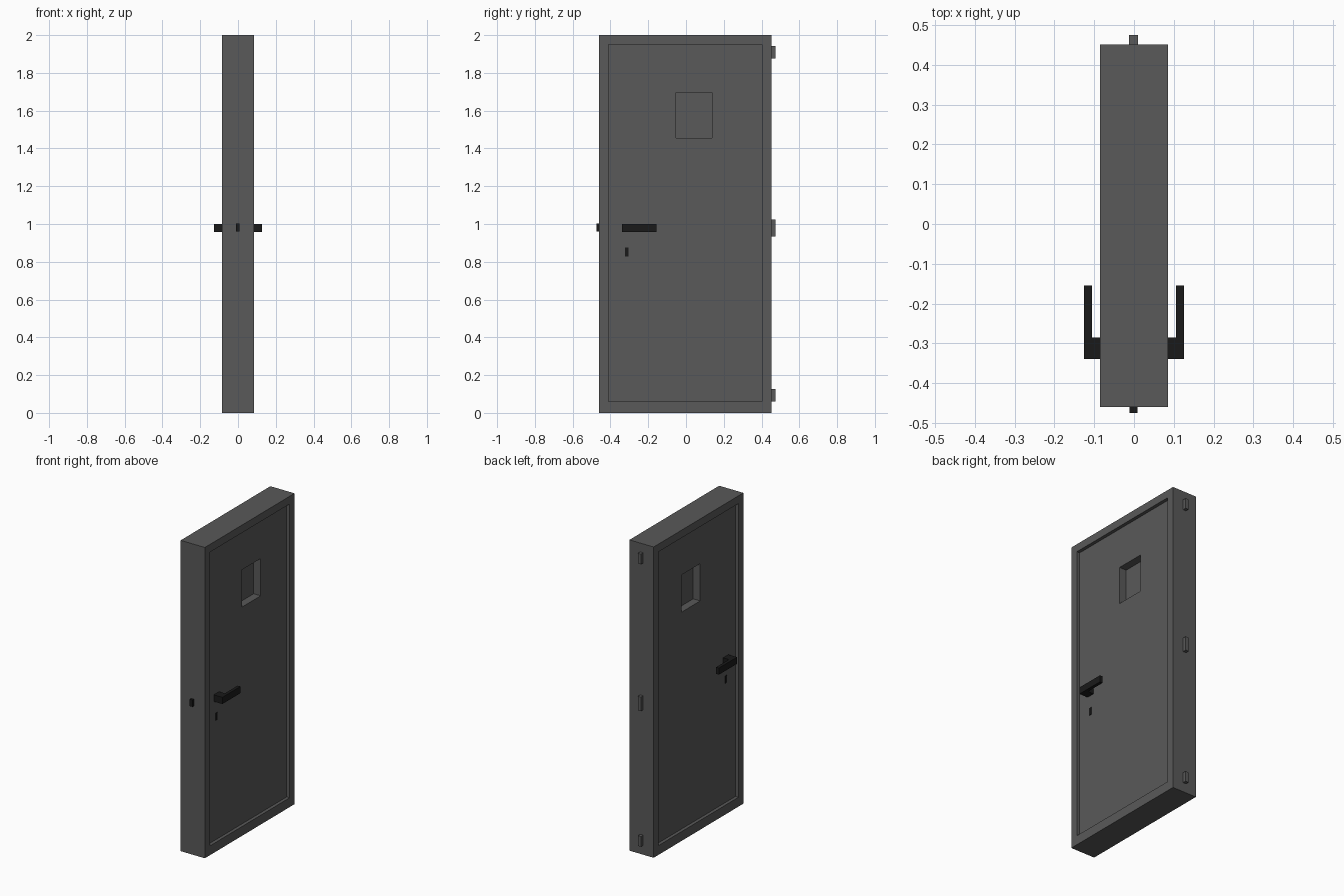
import bpy, bmesh

if "Cube" in bpy.data.objects:
    bpy.data.objects.remove(bpy.data.objects["Cube"])


def material(name, v):
    m = bpy.data.materials.new(name)
    m.diffuse_color = (v, v, v, 1)
    m.use_nodes = True
    m.node_tree.nodes["Principled BSDF"].inputs["Base Color"].default_value = m.diffuse_color
    return m


STEEL = material("dark_steel", 0.1)
BLACK = material("black_metal", 0.01)


def finish(name, bm, mat):
    bmesh.ops.recalc_face_normals(bm, faces=bm.faces[:])
    me = bpy.data.meshes.new(name)
    bm.to_mesh(me)
    bm.free()
    me.materials.append(mat)
    ob = bpy.data.objects.new(name, me)
    bpy.context.collection.objects.link(ob)
    return ob


def box(name, x, y, z, mat):
    bm = bmesh.new()
    bmesh.ops.create_cube(bm, size=1)
    for v in bm.verts:
        for i, (a, b) in enumerate((x, y, z)):
            v.co[i] = (a + b) / 2 + v.co[i] * (b - a)
    return finish(name, bm, mat)


def prism(name, outline, z, mat):
    bm = bmesh.new()
    face = bm.faces.new([bm.verts.new((x, y, z[0])) for x, y in outline])
    ext = bmesh.ops.extrude_face_region(bm, geom=[face], use_keep_orig=True)
    for g in ext["geom"]:
        if isinstance(g, bmesh.types.BMVert):
            g.co.z = z[1]
    return finish(name, bm, mat)


# Door leaf: nested rectangles step from the window pane out to the rim, then to the other side
OUTER = (-0.46, 0.452, 0.0, 2.0)
PANEL = (-0.41, 0.402, 0.06, 1.95)
WINDOW = (-0.052, 0.138, 1.455, 1.695)
side = [(0.015, WINDOW), (0.065, WINDOW), (0.065, PANEL), (0.086, PANEL), (0.086, OUTER)]
bm = bmesh.new()
rings = []
for x, (y0, y1, z0, z1) in side + [(-x, r) for x, r in reversed(side)]:
    rings.append([bm.verts.new((x, y, z)) for y, z in ((y0, z0), (y1, z0), (y1, z1), (y0, z1))])
for a, b in zip(rings, rings[1:]):
    for i in range(4):
        j = (i + 1) % 4
        bm.faces.new((a[i], a[j], b[j], b[i]))
bm.faces.new(rings[0])
bm.faces.new(rings[-1])
finish("door_leaf", bm, STEEL)

# Lever handles and keyhole covers on both sides
for s, label in ((1, "right"), (-1, "left")):
    lever = [(0.06, -0.339), (0.126, -0.339), (0.126, -0.155), (0.106, -0.155),
             (0.106, -0.285), (0.06, -0.285)]
    prism("lever_handle_" + label, [(s * x, y) for x, y in lever], (0.957, 1.0), BLACK)
    box("keyhole_" + label, sorted((s * 0.06, s * 0.068)), (-0.322, -0.305), (0.828, 0.876), BLACK)

# Latch bolt on the opening edge
box("latch_bolt", (-0.011, 0.009), (-0.475, -0.45), (0.959, 1.003), BLACK)

# Hinges on the hanging edge
for i, z in enumerate(((0.06, 0.126), (0.933, 1.023), (1.877, 1.943))):
    box("hinge_%d" % (i + 1), (-0.012, 0.01), (0.44, 0.475), z, STEEL)
